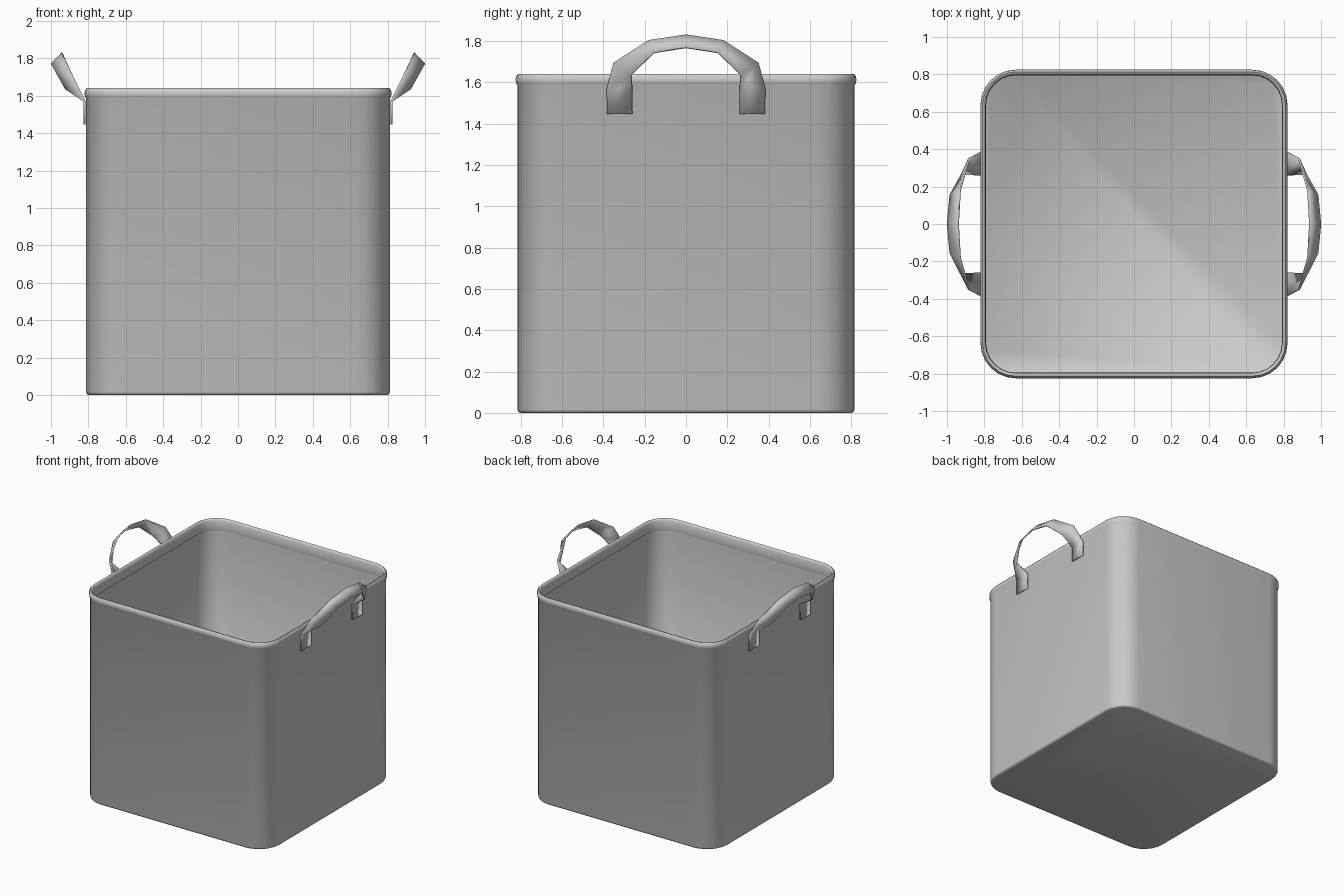
import bpy, bmesh
from math import pi, cos, sin, radians

if "Cube" in bpy.data.objects:
    bpy.data.objects.remove(bpy.data.objects["Cube"])

HX, HY, RADIUS, SEG = 0.812, 0.816, 0.18, 6


def finish(name, bm, angle):
    bmesh.ops.recalc_face_normals(bm, faces=bm.faces[:])
    me = bpy.data.meshes.new(name)
    bm.to_mesh(me)
    bm.free()
    ob = bpy.data.objects.new(name, me)
    bpy.context.collection.objects.link(ob)
    bpy.ops.object.select_all(action='DESELECT')
    ob.select_set(True)
    bpy.context.view_layer.objects.active = ob
    bpy.ops.object.shade_smooth_by_angle(angle=radians(angle))
    return ob


def ring(bm, offset, z):
    """Rounded-square loop, grown by offset."""
    verts, r = [], RADIUS + offset
    for q, (sx, sy) in enumerate([(1, 1), (-1, 1), (-1, -1), (1, -1)]):
        for i in range(SEG + 1):
            a = (q + i / SEG) * pi / 2
            verts.append(bm.verts.new((sx * (HX - RADIUS) + r * cos(a),
                                       sy * (HY - RADIUS) + r * sin(a), z)))
    return verts


# Basket: outer wall, rolled rim, inside hem, inner wall and floor
profile = [(-0.016, 0), (-0.005, 0.004), (0, 0.016), (0, 1.585),
           (0.006, 1.594), (0.009, 1.612), (0.006, 1.63), (-0.003, 1.64),
           (-0.013, 1.637), (-0.019, 1.625), (-0.021, 1.56), (-0.019, 1.55),
           (-0.012, 1.547), (-0.012, 0.025), (-0.022, 0.014)]
bm = bmesh.new()
rings = [ring(bm, o, z) for o, z in profile]
for a, b in zip(rings, rings[1:]):
    for i in range(len(a)):
        j = (i + 1) % len(a)
        bm.faces.new((a[i], a[j], b[j], b[i]))
bm.faces.new(rings[0])
bm.faces.new(rings[-1])
finish("basket_body", bm, 50)

# Strap handles: lower and upper edge of the ribbon, from sewn patch to crown
lower = [(0.820, 0.260, 1.447), (0.820, 0.260, 1.57), (0.920, 0.265, 1.635),
         (0.982, 0.155, 1.743), (0.997, 0, 1.768)]
upper = [(0.820, 0.383, 1.447), (0.820, 0.383, 1.57), (0.882, 0.350, 1.695),
         (0.930, 0.180, 1.802), (0.940, 0, 1.828)]


def mirrored(edge):
    return edge + [(x, -y, z) for x, y, z in reversed(edge[:-1])]


for side, name in ((1, "handle_right"), (-1, "handle_left")):
    bm = bmesh.new()
    lo, up = ([bm.verts.new((side * x, y, z)) for x, y, z in mirrored(e)]
              for e in (lower, upper))
    for i in range(len(lo) - 1):
        bm.faces.new((lo[i], lo[i + 1], up[i + 1], up[i]))
    handle = finish(name, bm, 20)
    mod = handle.modifiers.new("thickness", 'SOLIDIFY')
    mod.thickness = 0.01
    mod.offset = 0
